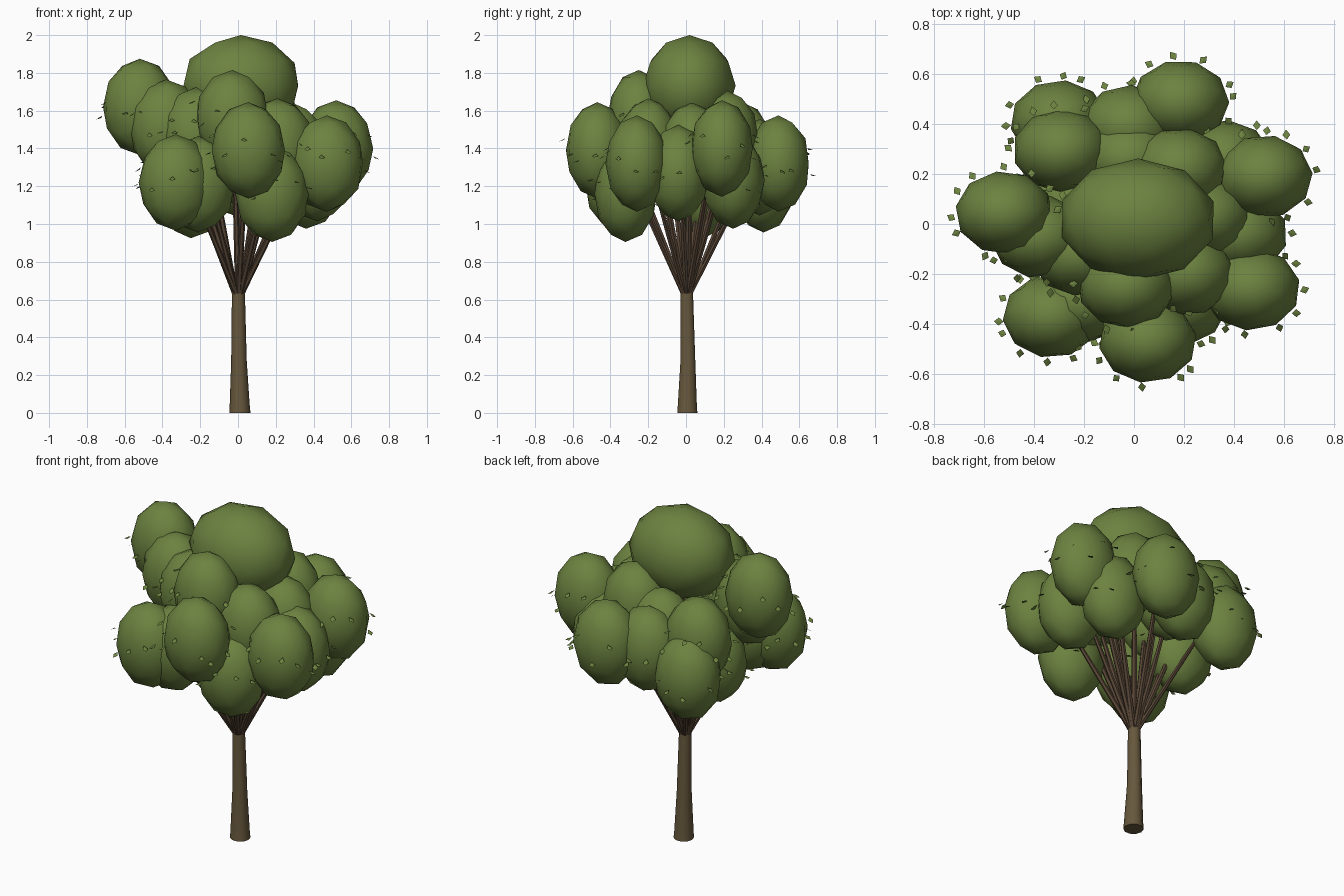
import bpy, bmesh, math, random
from mathutils import Matrix, Vector

random.seed(4)
if "Cube" in bpy.data.objects:
    bpy.data.objects.remove(bpy.data.objects["Cube"], do_unlink=True)


def material(name, rgb):
    m = bpy.data.materials.new(name)
    m.use_nodes = True
    m.diffuse_color = (*rgb, 1)
    m.node_tree.nodes["Principled BSDF"].inputs["Base Color"].default_value = (*rgb, 1)
    return m


leaf_green = material("leaf green", (0.15, 0.225, 0.051))
bark_brown = material("bark brown", (0.135, 0.097, 0.046))
branch_brown = material("branch brown", (0.095, 0.06, 0.036))


def finish(bm, name, mat, smooth=True):
    mesh = bpy.data.meshes.new(name)
    bm.to_mesh(mesh)
    bm.free()
    mesh.materials.append(mat)
    for f in mesh.polygons:
        f.use_smooth = smooth
    obj = bpy.data.objects.new(name, mesh)
    bpy.context.collection.objects.link(obj)
    return obj


def tube(bm, rings, sides):
    """Skin horizontal rings given as (centre, radius), with end caps."""
    loops = []
    for c, r in rings:
        loops.append([bm.verts.new(c + Vector((r * math.cos(a), r * math.sin(a), 0)))
                      for a in (math.tau * i / sides for i in range(sides))])
    for lo, hi in zip(loops, loops[1:]):
        for i in range(sides):
            j = (i + 1) % sides
            bm.faces.new((lo[i], lo[j], hi[j], hi[i]))
    bm.faces.new(loops[0][::-1])
    bm.faces.new(loops[-1])


# Foliage clumps: centre, all sharing one egg-like size
clump_size = Vector((0.193, 0.164, 0.25))
clumps = [
    (-0.52, 0.045, 1.62), (-0.29, 0.295, 1.39), (-0.30, 0.41, 1.21),
    (0.185, 0.49, 1.32), (0.52, 0.19, 1.40), (0.47, -0.26, 1.32),
    (0.055, -0.47, 1.39), (-0.33, -0.37, 1.22), (0.18, -0.32, 1.16),
    (-0.21, -0.31, 1.21), (-0.03, -0.25, 1.56), (0.21, -0.20, 1.41),
    (0.18, 0.22, 1.45), (0.28, 0.03, 1.39), (0.42, -0.04, 1.27),
    (0.36, 0.25, 1.23), (-0.02, 0.39, 1.30), (-0.02, 0.26, 1.36),
    (-0.38, -0.05, 1.51), (-0.22, -0.12, 1.47), (-0.25, 0.09, 1.18),
]


def clump(name, centre, size):
    bm = bmesh.new()
    bmesh.ops.create_icosphere(bm, subdivisions=2, radius=1.02)
    bmesh.ops.rotate(bm, verts=bm.verts, matrix=Matrix.Rotation(random.uniform(0, 6), 3, 'Z'))
    bmesh.ops.scale(bm, verts=bm.verts, vec=size)
    bmesh.ops.translate(bm, verts=bm.verts, vec=centre)
    finish(bm, name, leaf_green)


for n, c in enumerate(clumps):
    clump(f"foliage_clump_{n + 1}", c, clump_size)
clump("foliage_crown", (0.015, 0.018, 1.733), Vector((0.312, 0.24, 0.262)))

# Loose leaves: small drooping diamonds in a band around each clump
bm = bmesh.new()
for c in clumps:
    count = 12
    for i in range(count):
        a = math.tau * (i + random.uniform(-0.3, 0.3)) / count
        pos = Vector(c) + Vector((math.cos(a) * (clump_size.x + 0.022),
                                  math.sin(a) * (clump_size.y + 0.022),
                                  random.uniform(-0.06, 0.09)))
        turn = Matrix.Rotation(a + random.uniform(-0.7, 0.7), 3, 'Z') @ \
            Matrix.Rotation(random.uniform(0.1, 0.5), 3, 'Y')
        stem, left, tip, right = [
            bm.verts.new(pos + turn @ Vector(p)) for p in
            ((-0.021, 0, 0), (0, 0.016, -0.006), (0.021, 0, -0.006), (0, -0.016, -0.006))]
        bm.faces.new((stem, tip, left))
        bm.faces.new((stem, right, tip))
finish(bm, "loose_leaves", leaf_green, smooth=False)

# Trunk with a flared foot
bm = bmesh.new()
tube(bm, [(Vector((0.01, 0.007, 0)), 0.056), (Vector((0.009, 0.007, 0.04)), 0.053),
          (Vector((0.005, 0.01, 0.28)), 0.041), (Vector((0.002, 0.004, 0.66)), 0.034)], 10)
trunk = finish(bm, "trunk", bark_brown)

# Branches rise steeply from the trunk top into every clump
bm = bmesh.new()
for x, y, z in clumps + [(0.015, 0.02, 1.7)]:
    out = Vector((x, y, 0)).normalized()
    start = Vector((0.002, 0.004, 0.63)) + out * 0.018
    end = Vector((x * 0.76, y * 0.76, z))
    tube(bm, [(start, 0.016), (start.lerp(end, 0.5), 0.015), (end, 0.010)], 6)
branches = finish(bm, "branches", branch_brown)

# Keep cap edges crisp on the wood
for obj in (trunk, branches):
    bpy.ops.object.select_all(action='DESELECT')
    obj.select_set(True)
    bpy.context.view_layer.objects.active = obj
    bpy.ops.object.shade_smooth_by_angle(angle=math.radians(50))
